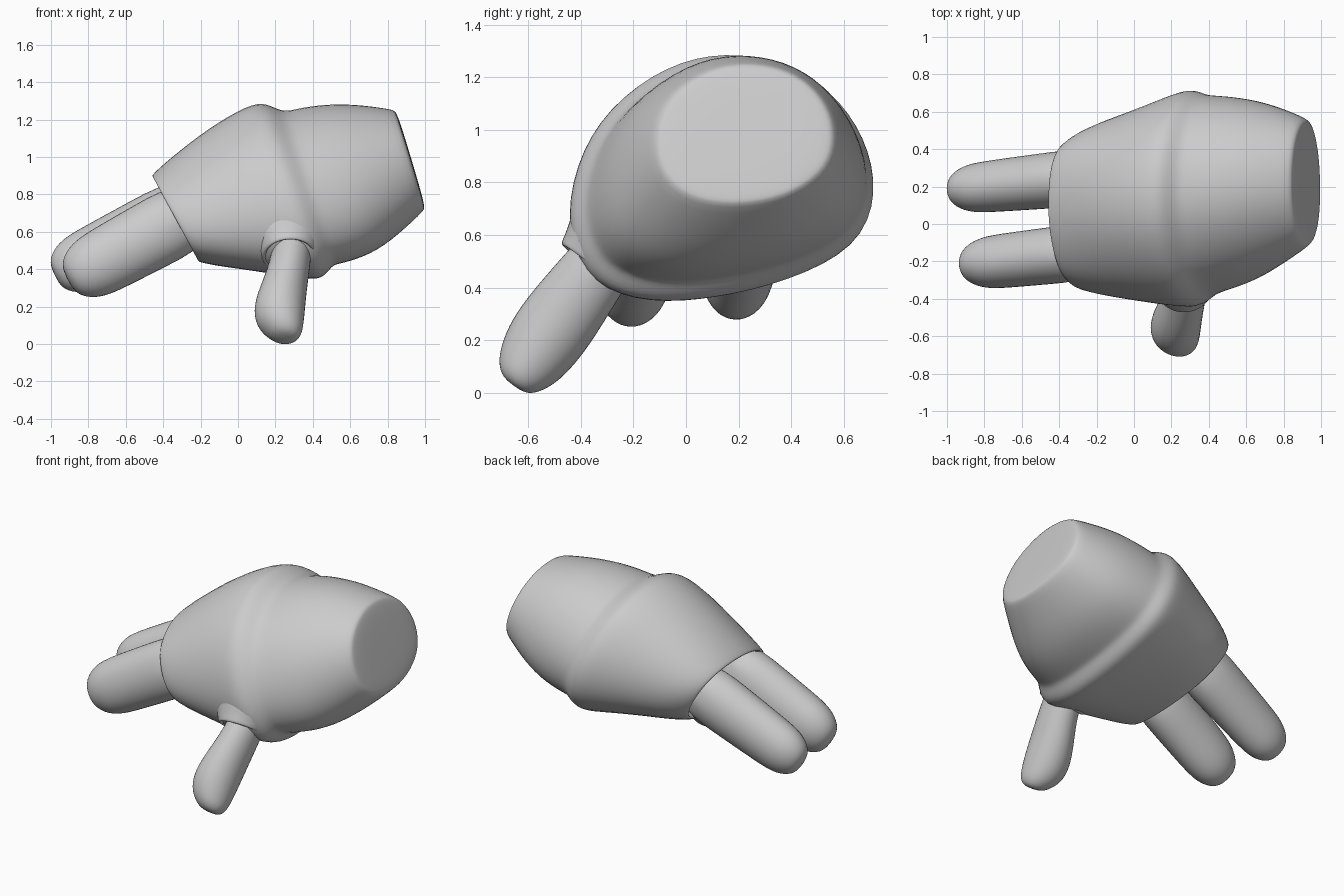
import bpy, bmesh, math
from mathutils import Vector

if "Cube" in bpy.data.objects:
    bpy.data.objects.remove(bpy.data.objects["Cube"])

grey = bpy.data.materials.new("soft grey")
grey.diffuse_color = (0.6, 0.6, 0.6, 1)
grey.use_nodes = True
grey.node_tree.nodes["Principled BSDF"].inputs["Base Color"].default_value = grey.diffuse_color

# Widest cross-section (y, z) and its normalised form
SECTION = [(.715, .76), (.67, .97), (.54, 1.15), (.36, 1.255), (.15, 1.285), (-.06, 1.24),
           (-.28, 1.08), (-.40, .87), (-.435, .62), (-.34, .42), (-.12, .355), (.12, .375),
           (.38, .435), (.645, .56)]
UNIT = [((y - .14) / .56, (z - .8225) / .4625) for y, z in SECTION]


def make_object(name, rings, levels=2, crease_rings=()):
    """Skin a list of point rings, cap the ends and smooth the result."""
    bm = bmesh.new()
    vs = [[bm.verts.new(p) for p in r] for r in rings]
    n = len(rings[0])
    for a, b in zip(vs, vs[1:]):
        for i in range(n):
            j = (i + 1) % n
            bm.faces.new((a[i], a[j], b[j], b[i]))
    bm.faces.new(vs[0][::-1])
    bm.faces.new(vs[-1])
    layer = bm.edges.layers.float.new("crease_edge")
    for k in crease_rings:
        for i in range(n):
            bm.edges.get((vs[k][i], vs[k][(i + 1) % n]))[layer] = 0.3
    bmesh.ops.recalc_face_normals(bm, faces=bm.faces)
    me = bpy.data.meshes.new(name)
    bm.to_mesh(me)
    bm.free()
    me.materials.append(grey)
    ob = bpy.data.objects.new(name, me)
    bpy.context.collection.objects.link(ob)
    for p in me.polygons:
        p.use_smooth = True
    mod = ob.modifiers.new("smooth", 'SUBSURF')
    mod.levels = mod.render_levels = levels
    return ob


def body_ring(xt, zt, xb, zb, y0, y1, mix, shear=0.0, power=2.0, scale=1.0, dx=0.0):
    """Leaning ring: top point, bottom point, y range, mix from rounded box to SECTION."""
    cy, cz, ry, rz = (y0 + y1) / 2, (zt + zb) / 2, (y1 - y0) / 2, (zt - zb) / 2
    pts = []
    for u, v in UNIT:
        d = (abs(u) ** power + abs(v) ** power) ** (1 / power)
        u = (u * mix + u / d * (1 - mix)) * scale * 1.03
        v = (v * mix + v / d * (1 - mix)) * scale * 1.03
        pts.append(((xt + xb) / 2 + (xt - xb) / 2 * v + dx,
                    cy + ry * u + shear * v, cz + rz * v))
    return pts


# Palm with open front, ridge, groove and tapering cuff
opening = (-.46, .90, -.21, .44, -.33, .43, .3, .05, 2.6)
cuff_end = (.835, 1.25, .995, .715, -.12, .56, .3, 0, 2.2)
rings = [body_ring(*opening, scale=.75, dx=.16),
         body_ring(*opening, scale=.89, dx=.06),
         body_ring(*opening, scale=.95, dx=-.005),
         body_ring(*opening),
         body_ring(-.37, .985, -.12, .42, -.36, .51, .6, .04, 2.3),
         body_ring(-.15, 1.16, .10, .395, -.395, .59, 1, .01),
         body_ring(.06, 1.28, .34, .36, -.43, .68, 1),
         body_ring(.15, 1.29, .45, .35, -.43, .71, 1),
         body_ring(.24, 1.235, .50, .43, -.37, .675, 1),
         body_ring(.32, 1.26, .54, .435, -.35, .675, 1),
         body_ring(.50, 1.285, .71, .48, -.30, .66, .9),
         body_ring(.68, 1.275, .86, .585, -.215, .62, .6),
         body_ring(*cuff_end),
         body_ring(*cuff_end, scale=.9, dx=.01),
         body_ring(*cuff_end, scale=.5, dx=.014)]
make_object("palm_and_cuff", rings, crease_rings=(12,))


def tube(name, stations, wide, n=10):
    """Sweep ellipses along stations (centre, half width, half height)."""
    axis = (Vector(stations[-1][0]) - Vector(stations[0][0])).normalized()
    w = Vector(wide)
    w = (w - axis * w.dot(axis)).normalized()
    h = axis.cross(w)
    rings = []
    for c, a, b in stations:
        rings.append([Vector(c) + w * a * 1.05 * math.cos(t) + h * b * 1.05 * math.sin(t)
                      for t in (2 * math.pi * i / n for i in range(n))])
    return make_object(name, rings)


def finger(name, base, tip, r0, r1, wide, squash):
    """Rounded finger ending exactly at tip."""
    b, t = Vector(base), Vector(tip)
    length = (t - b).length
    st = []
    for d, f in ((length, 1), (length * .6, 1), (r1 * 1.5, 1), (r1 * .75, .97),
                 (r1 * .25, .74), (0, .40)):
        k = d / length
        r = (r0 * k + r1 * (1 - k)) * f
        st.append((t + (b - t) * k, r * squash, r))
    return tube(name, st, wide)


# Two fingers
finger("front_finger", (-.18, -.14, .735), (-.91, -.22, .34), .195, .175, (0, 1, 0), .82)
finger("back_finger", (-.18, .26, .76), (-.98, .18, .365), .195, .16, (0, 1, 0), .83)

# Thumb, slightly bent and swollen towards the tip
tube("thumb", [((.30, -.24, .60), .105, .12), ((.28, -.37, .43), .108, .135),
               ((.245, -.465, .30), .125, .150), ((.22, -.545, .19), .14, .15),
               ((.222, -.60, .108), .13, .128), ((.24, -.635, .06), .10, .098),
               ((.25, -.655, .025), .055, .055)], (1, 0, 0))

# Short flared sleeve around the thumb
tube("thumb_sleeve", [((.25, -.08, .82), .42, .29), ((.255, -.20, .67), .33, .24),
                      ((.265, -.275, .575), .23, .195), ((.27, -.335, .50), .155, .158),
                      ((.273, -.358, .472), .144, .152), ((.273, -.358, .470), .122, .130),
                      ((.272, -.31, .53), .11, .11)], (1, 0, 0), n=12)
